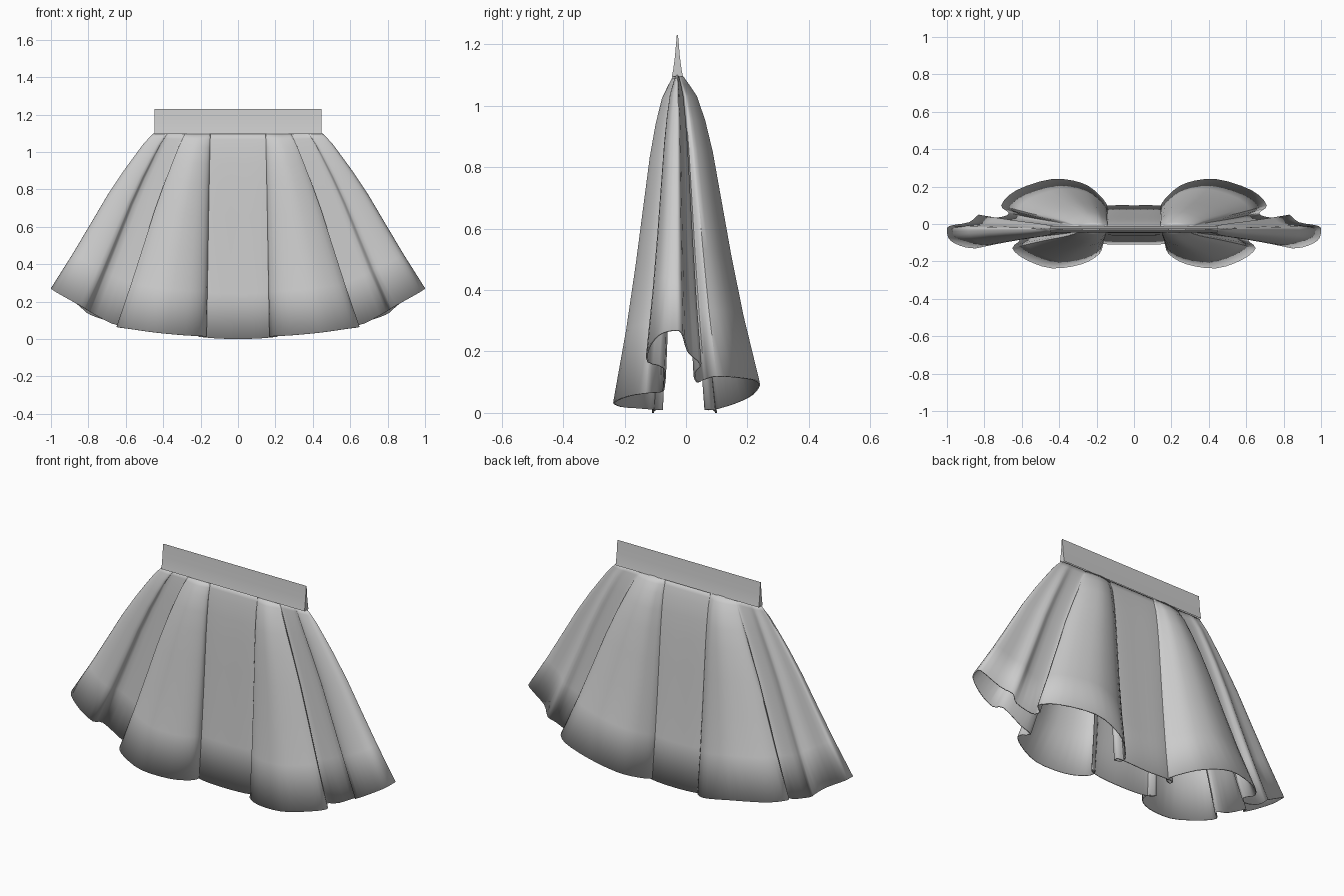
import bpy
from mathutils import Vector

if "Cube" in bpy.data.objects:
    bpy.data.objects.remove(bpy.data.objects["Cube"])

Y0 = -0.028   # plane of the flattened waist

# Right half of the hem, front to back: x, y, z, and the x it gathers to at the waist
HEM = [
    (0, -.11, 0, 0), (.12, -.11, .004, .10), (.19, -.10, .01, .17),
    (.21, -.075, .01, .19), (.17, -.10, .01, .15), (.185, -.16, .015, .155),
    (.28, -.215, .02, .18), (.44, -.237, .035, .21), (.58, -.19, .055, .25),
    (.65, -.13, .065, .28), (.61, -.085, .068, .28), (.68, -.075, .085, .31),
    (.79, -.075, .145, .37), (.82, -.125, .165, .38), (.90, -.125, .21, .41),
    (.98, -.09, .255, .44), (1.0, -.04, .27, .45), (.985, -.01, .26, .45),
    (.88, .01, .20, .43), (.83, .05, .16, .40), (.79, .03, .13, .37),
    (.70, .04, .10, .33), (.67, .06, .11, .30), (.71, .10, .12, .29),
    (.63, .18, .115, .26), (.44, .24, .10, .22), (.28, .22, .06, .18),
    (.19, .16, .03, .16), (.14, .09, .01, .14), (.18, .06, .01, .18),
    (.18, .09, .01, .16), (.11, .10, .004, .10), (0, .10, 0, 0),
]
# Down the skirt: drop, sideways flare, depth of the pleats
ROWS = [(0, 0, .06), (.03, .045, .14), (.07, .10, .24), (.15, .19, .34),
        (.25, .30, .43), (.40, .45, .53), (.58, .61, .65), (.78, .79, .80), (1, 1, 1)]


def smooth_loop(pts, n):
    """Closed Catmull-Rom curve, n steps per span."""
    out = []
    for i in range(len(pts)):
        a, b, c, d = (Vector(pts[(i + k) % len(pts)]) for k in (-1, 0, 1, 2))
        for s in range(n):
            t = s / n
            out.append(b + .5 * t * (c - a + t * (2*a - 5*b + 4*c - d + t * (3*(b - c) + d - a))))
    return out


def loft(name, rings):
    n = len(rings[0])
    faces = [(r*n + i, (r+1)*n + i, (r+1)*n + (i+1) % n, r*n + (i+1) % n)
             for r in range(len(rings) - 1) for i in range(n)]
    mesh = bpy.data.meshes.new(name)
    mesh.from_pydata([p for ring in rings for p in ring], [], faces)
    ob = bpy.data.objects.new(name, mesh)
    bpy.context.collection.objects.link(ob)
    bpy.ops.object.select_all(action='DESELECT')
    ob.select_set(True)
    bpy.context.view_layer.objects.active = ob
    bpy.ops.object.shade_smooth_by_angle(angle=0.8)
    return ob


# Pleated skirt
full = HEM + [(-x, y, z, -w) for x, y, z, w in reversed(HEM[1:-1])]
hem = smooth_loop(full, 3)
rings = [[(w + (x - w)*f, Y0 + (y - Y0)*g, 1.1 + (max(z, 0) - 1.1)*t) for x, y, z, w in hem]
         for t, f, g in ROWS]
skirt = loft("pleated_skirt", rings)
cloth = skirt.modifiers.new("cloth_thickness", 'SOLIDIFY')
cloth.thickness = 0.006
cloth.offset = -1

# Flat waistband tapering to a thin top edge
band = []
for z, d in ((1.095, .018), (1.115, .014), (1.16, .008), (1.23, .002)):
    band.append([(-.447, Y0 - d, z), (.447, Y0 - d, z), (.447, Y0 + d, z), (-.447, Y0 + d, z)])
loft("waistband", band[::-1])
